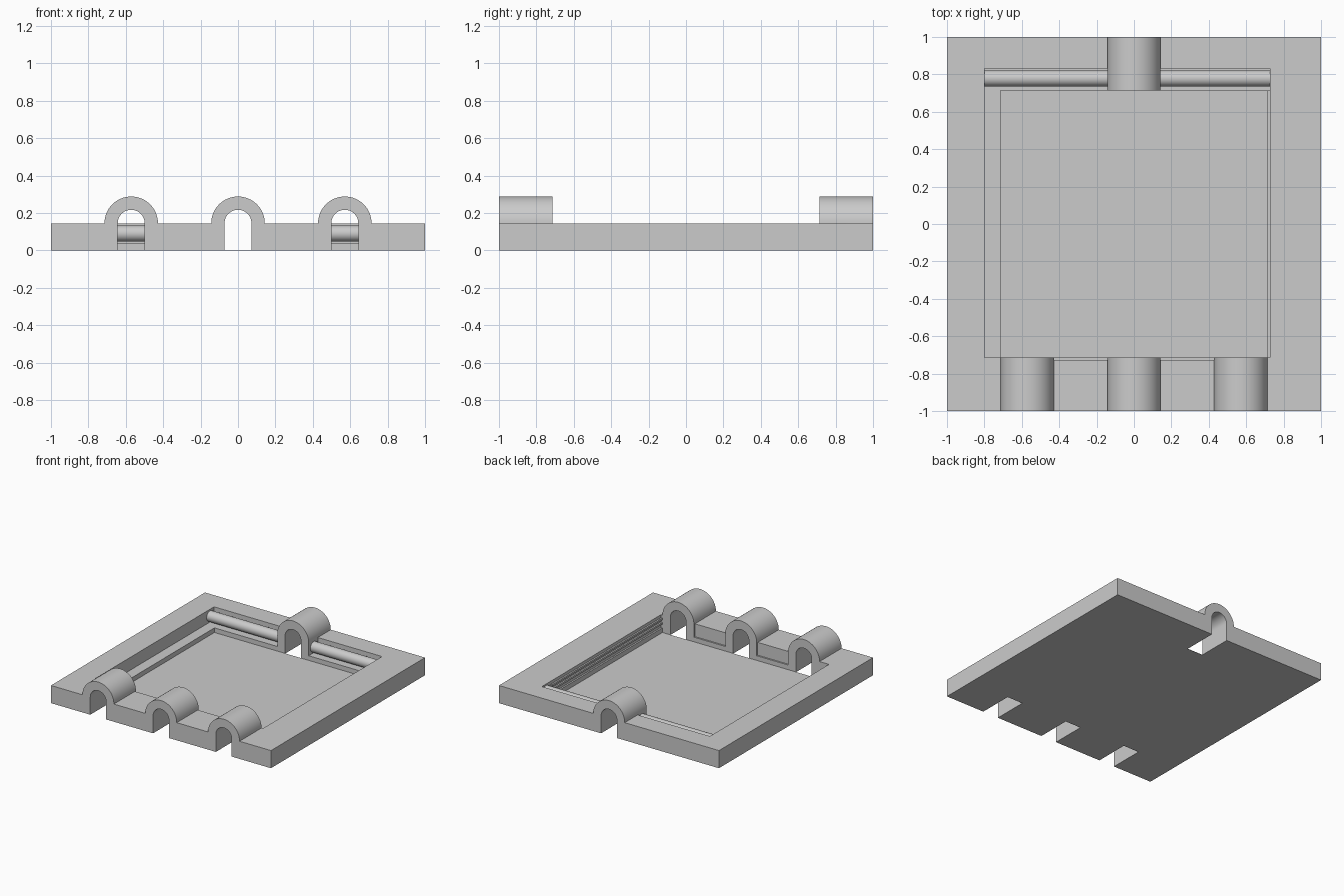
import bpy, bmesh, math

if "Cube" in bpy.data.objects:
    bpy.data.objects.remove(bpy.data.objects["Cube"])

grey = bpy.data.materials.new("plain grey")
grey.diffuse_color = (0.6, 0.6, 0.6, 1)
grey.use_nodes = True
grey.node_tree.nodes["Principled BSDF"].inputs["Base Color"].default_value = grey.diffuse_color


def make(name, bm):
    bmesh.ops.recalc_face_normals(bm, faces=bm.faces)
    me = bpy.data.meshes.new(name)
    bm.to_mesh(me)
    bm.free()
    me.materials.append(grey)
    ob = bpy.data.objects.new(name, me)
    bpy.context.collection.objects.link(ob)
    return ob


def box(name, x0, x1, y0, y1, z0, z1):
    bm = bmesh.new()
    bmesh.ops.create_cube(bm, size=1)
    for v in bm.verts:
        v.co = ((x0, x1)[v.co.x > 0], (y0, y1)[v.co.y > 0], (z0, z1)[v.co.z > 0])
    return make(name, bm)


def arch(name, cx, r, y0, y1, bottom):
    """Upright D-shaped block: straight legs with a half-round top."""
    n = 32
    pts = [(cx + r, bottom)]
    pts += [(cx + r * math.cos(math.pi * i / n), H + r * math.sin(math.pi * i / n)) for i in range(n + 1)]
    pts += [(cx - r, bottom)]
    bm = bmesh.new()
    f = bm.faces.new([bm.verts.new((x, y0, z)) for x, z in pts])
    ext = bmesh.ops.extrude_face_region(bm, geom=[f])["geom"]
    bmesh.ops.translate(bm, vec=(0, y1 - y0, 0), verts=[e for e in ext if isinstance(e, bmesh.types.BMVert)])
    return make(name, bm)


def combine(ob, other, op):
    mod = ob.modifiers.new("cut", "BOOLEAN")
    mod.operation, mod.solver, mod.object = op, "EXACT", other
    deps = bpy.context.evaluated_depsgraph_get()
    deps.update()
    me = bpy.data.meshes.new_from_object(ob.evaluated_get(deps))
    ob.modifiers.clear()
    ob.data = me
    bpy.data.objects.remove(other)


def smooth(ob):
    bpy.ops.object.select_all(action="DESELECT")
    ob.select_set(True)
    bpy.context.view_layer.objects.active = ob
    bpy.ops.object.shade_smooth_by_angle(angle=math.radians(30))


H, P, LEDGE = 0.145, 0.714, 0.04
R_OUT, R_IN = 0.143, 0.072

# Square frame with open pit and stepped recesses
frame = box("frame", -1, 1, -1, 1, 0, H)
combine(frame, box("pit", -P, P, -P, P, -1, 1), "DIFFERENCE")
combine(frame, box("recess", -0.8, 0.727, -P, 0.832, LEDGE, 1), "DIFFERENCE")
combine(frame, box("front_recess", -0.43, 0.43, -0.727, -0.6, LEDGE, 1), "DIFFERENCE")

# Tunnel arches: three in front, one at the back
tunnels = [(-0.571, -1, -P), (0, -1, -P), (0.571, -1, -P), (0, P, 1)]
for cx, y0, y1 in tunnels:
    combine(frame, arch("arch", cx, R_OUT, y0, y1, 0), "UNION")
for cx, y0, y1 in tunnels:
    combine(frame, arch("opening", cx, R_IN, y0 - 0.1, y1 + 0.1, -0.1), "DIFFERENCE")
smooth(frame)

# Thin floor
box("floor", -P, P, -P, P, 0, 0.002)

# Rods lying in the back recess on both sides of the arch
for name, x0, x1 in (("left_rod", -0.8, -R_OUT), ("right_rod", R_OUT, 0.727)):
    bm = bmesh.new()
    bmesh.ops.create_cone(bm, cap_ends=True, segments=32, radius1=0.043, radius2=0.043, depth=x1 - x0)
    for v in bm.verts:
        x, y, z = v.co
        v.co = (z + (x0 + x1) / 2, x + 0.778, y + 0.09)
    smooth(make(name, bm))

# Shallow slats along the right inner wall
for i in range(2):
    z = 0.07 + i * 0.035
    box("wall_slat", P, 0.73, -P, P, z, z + 0.015)
